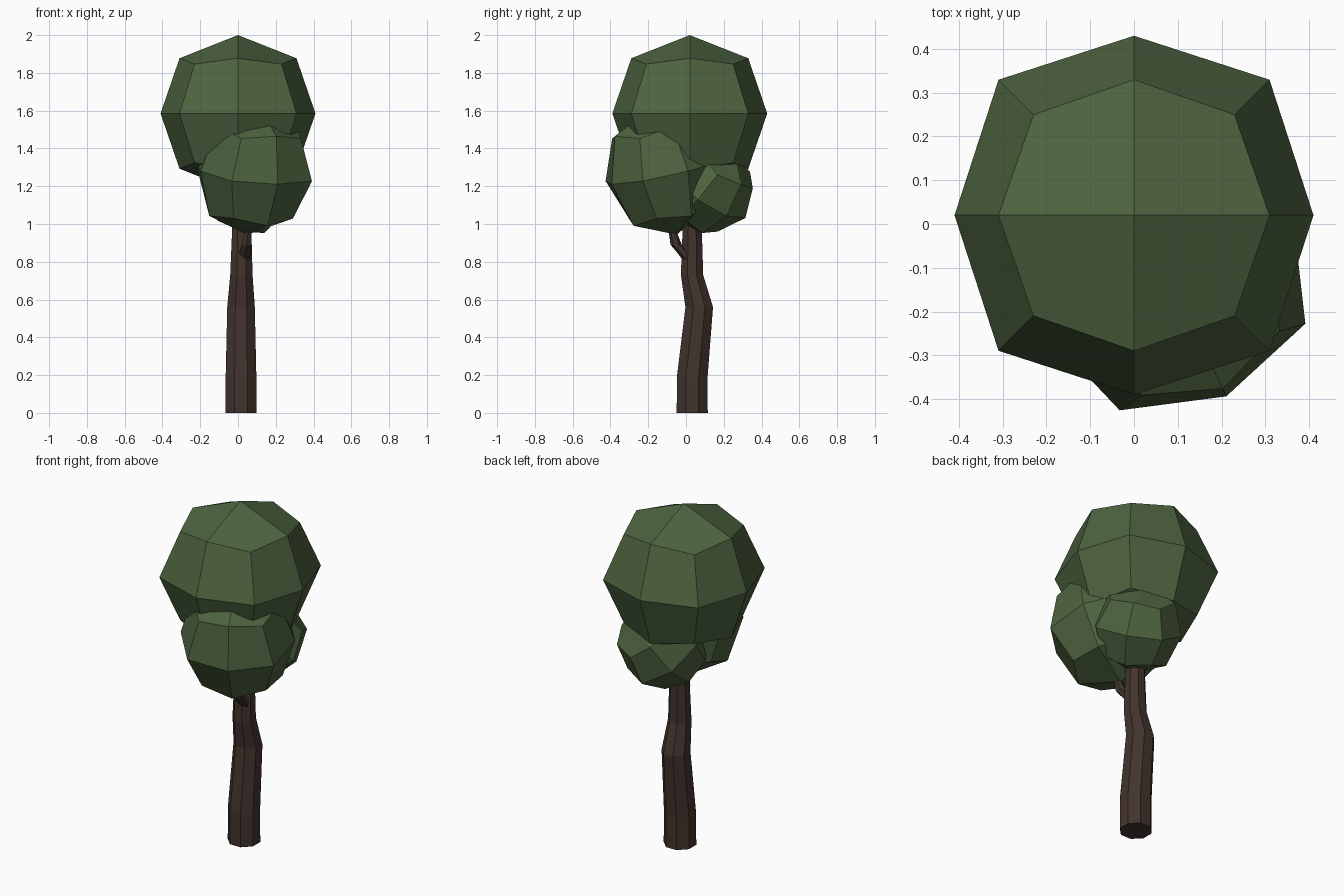
import bpy, bmesh
from math import radians, cos, sin, pi
from mathutils import Euler, Vector

if "Cube" in bpy.data.objects:
    bpy.data.objects.remove(bpy.data.objects["Cube"])


def material(name, rgb):
    m = bpy.data.materials.new(name)
    m.diffuse_color = (*rgb, 1)
    m.use_nodes = True
    m.node_tree.nodes["Principled BSDF"].inputs["Base Color"].default_value = m.diffuse_color
    return m


LEAF = material("leaf_green", (0.075, 0.125, 0.05))
BARK = material("bark_brown", (0.055, 0.034, 0.027))


def finish(bm, name, mat):
    bmesh.ops.recalc_face_normals(bm, faces=bm.faces)
    me = bpy.data.meshes.new(name)
    bm.to_mesh(me)
    bm.free()
    me.materials.append(mat)
    ob = bpy.data.objects.new(name, me)
    bpy.context.collection.objects.link(ob)
    return ob


def foliage(name, center, half, rot=(0, 0, 0)):
    """Rounded cube, two faces per side: face, edge and corner points pulled in."""
    bm = bmesh.new()
    bmesh.ops.create_cube(bm, size=2)
    bmesh.ops.subdivide_edges(bm, edges=bm.edges[:], cuts=1, use_grid_fill=True)
    side = {1: 1.0, 2: 0.755, 3: 0.56}
    tall = {1: 1.0, 2: 0.705, 3: 0.63}
    turn = Euler([radians(a) for a in rot]).to_matrix()
    for v in bm.verts:
        n = sum(abs(c) > 0.5 for c in v.co)
        p = Vector((v.co.x * side[n] * half[0], v.co.y * side[n] * half[1],
                    v.co.z * tall[n] * half[2]))
        if n == 2 and abs(v.co.z) < 0.5:
            p.z = 0
        v.co = turn @ p + Vector(center)
    return finish(bm, name, LEAF)


def limb(name, rings, sides):
    """Stack of level rings (x, y, z, radius) joined into a capped tube."""
    bm = bmesh.new()
    loops = []
    for x, y, z, r in rings:
        loops.append([bm.verts.new((x + r * cos(2 * pi * (i + .5) / sides),
                                    y + r * sin(2 * pi * (i + .5) / sides), z))
                      for i in range(sides)])
    for a, b in zip(loops, loops[1:]):
        for i in range(sides):
            j = (i + 1) % sides
            bm.faces.new((a[i], a[j], b[j], b[i]))
    bm.faces.new(loops[0][::-1])
    bm.faces.new(loops[-1])
    return finish(bm, name, BARK)


# Crown and the two lower leaf clumps
foliage("main_crown", (0, 0.02, 1.585), (0.41, 0.41, 0.415))
foliage("front_clump", (0.083, -0.12, 1.28), (0.31, 0.31, 0.345), (13, 0, 25))
foliage("back_clump", (0.07, 0.11, 1.195), (0.245, 0.245, 0.245), (40, 15, 135))

# Bent trunk
limb("trunk", [(0.016, 0.033, 0, 0.089), (0.016, 0.033, 0.19, 0.088),
               (0.016, 0.07, 0.56, 0.079), (0.018, 0.032, 0.73, 0.064),
               (0.02, 0.033, 1.0, 0.054), (0.02, 0.03, 1.4, 0.035)], 8)

# Short branch into the front clump
limb("branch", [(0.035, 0.02, 0.80, 0.03), (0.037, -0.01, 0.845, 0.034),
                (0.045, -0.052, 0.89, 0.03), (0.052, -0.068, 0.95, 0.022),
                (0.06, -0.09, 1.1, 0.015)], 6)
